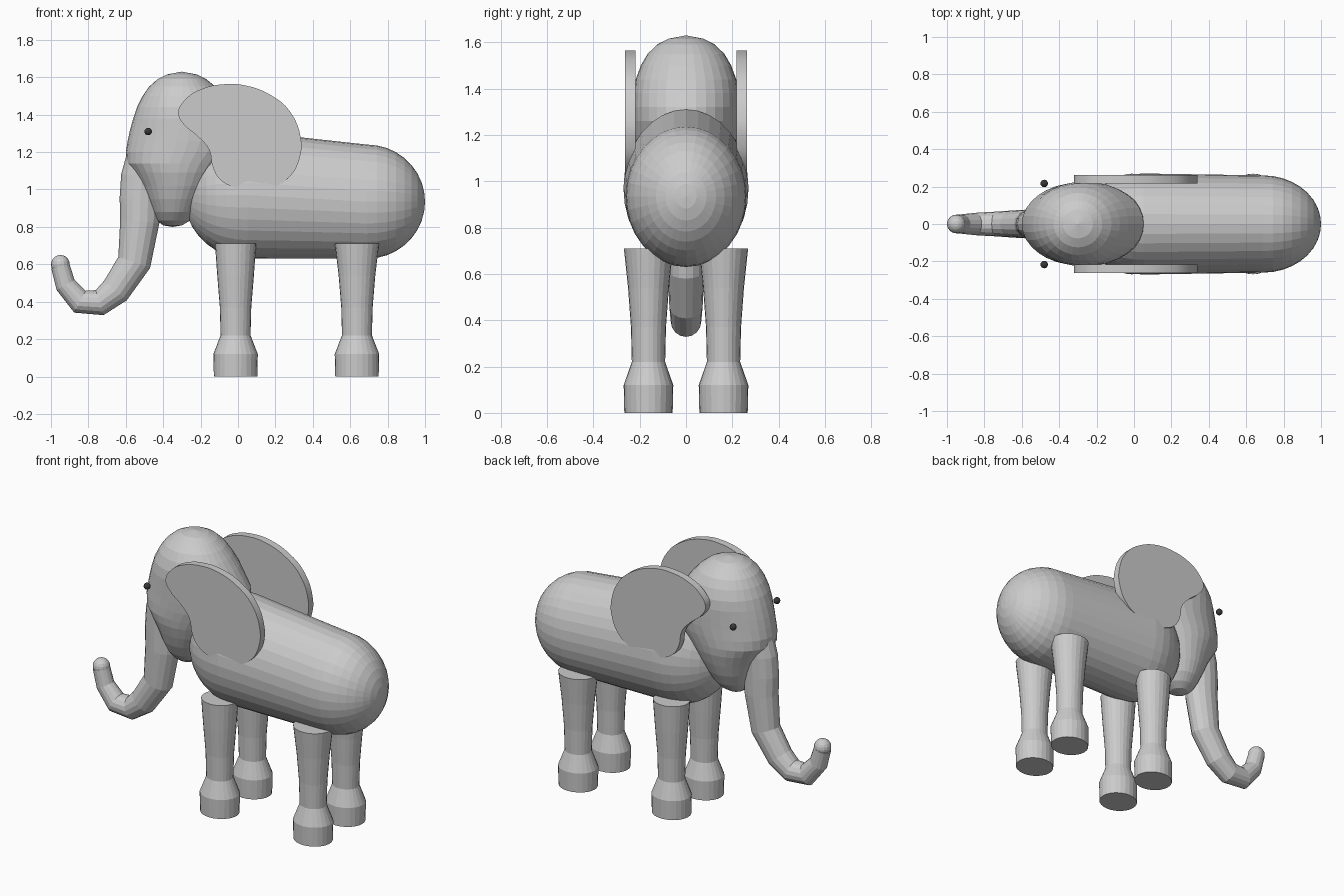
import bpy, bmesh
from math import sin, cos, pi, radians
from mathutils import Vector

if "Cube" in bpy.data.objects:
    bpy.data.objects.remove(bpy.data.objects["Cube"])


def loft(name, rings, sides):
    """Skin elliptical rings, each given as (centre, half-axis u, half-axis v)."""
    bm = bmesh.new()
    loops = []
    for c, u, v in rings:
        c, u, v = Vector(c), Vector(u), Vector(v)
        loops.append([bm.verts.new(c + u * cos(2 * pi * i / sides) + v * sin(2 * pi * i / sides))
                      for i in range(sides)])
    for a, b in zip(loops, loops[1:]):
        for i in range(sides):
            j = (i + 1) % sides
            bm.faces.new((a[i], a[j], b[j], b[i]))
    bm.faces.new(loops[0][::-1])
    bm.faces.new(loops[-1])
    bmesh.ops.remove_doubles(bm, verts=bm.verts, dist=1e-5)
    bmesh.ops.recalc_face_normals(bm, faces=bm.faces)
    mesh = bpy.data.meshes.new(name)
    bm.to_mesh(mesh)
    bm.free()
    obj = bpy.data.objects.new(name, mesh)
    bpy.context.collection.objects.link(obj)
    return obj


# Body: tapered capsule lying along x
def body_ring(x, z, ry, rz):
    return (x, 0, z), (0, ry, 0), (0, 0, rz)


steps = [radians(a) for a in range(0, 91, 10)]
front = [body_ring(0.05 - 0.34 * cos(t), 0.97, 0.27 * sin(t), 0.34 * sin(t)) for t in steps]
back = [body_ring(0.69 + 0.31 * cos(t), 0.935, 0.26 * sin(t), 0.305 * sin(t)) for t in reversed(steps)]
loft("body", front + back, 32)

# Head: stacked ellipses (z, front x, back x, half width)
head = [(0.80, -0.35, -0.35, 0.0), (0.808, -0.40, -0.30, 0.05), (0.835, -0.435, -0.255, 0.09),
        (0.88, -0.46, -0.22, 0.13), (0.95, -0.49, -0.18, 0.165), (1.02, -0.52, -0.13, 0.19),
        (1.09, -0.56, -0.08, 0.21), (1.14, -0.595, -0.03, 0.217), (1.20, -0.60, 0.03, 0.222),
        (1.26, -0.59, 0.06, 0.225), (1.32, -0.577, 0.05, 0.226), (1.38, -0.56, 0.01, 0.225),
        (1.44, -0.54, -0.03, 0.217), (1.50, -0.51, -0.075, 0.195), (1.55, -0.475, -0.12, 0.166),
        (1.59, -0.43, -0.17, 0.125), (1.615, -0.38, -0.22, 0.077), (1.63, -0.30, -0.30, 0.0)]
loft("head", [(((a + b) / 2, 0, z), ((b - a) / 2, 0, 0), (0, w, 0)) for z, a, b, w in head], 32)

# Trunk: tapering tube swept in the xz plane (x, z, in-plane radius, half width)
path = [(-0.50, 1.16, 0.10, 0.085), (-0.515, 1.07, 0.11, 0.085), (-0.523, 0.95, 0.11, 0.085),
        (-0.525, 0.83, 0.105, 0.085), (-0.555, 0.61, 0.09, 0.078), (-0.655, 0.46, 0.08, 0.072),
        (-0.74, 0.395, 0.07, 0.066), (-0.845, 0.40, 0.066, 0.06), (-0.922, 0.49, 0.055, 0.052),
        (-0.95, 0.59, 0.05, 0.05)]
rings = []
for i, (x, z, r, w) in enumerate(path):
    p, q = path[max(i - 1, 0)], path[min(i + 1, len(path) - 1)]
    t = Vector((q[0] - p[0], 0, q[1] - p[1])).normalized()
    rings.append(((x, 0, z), Vector((-t.z, 0, t.x)) * r, (0, w, 0)))
loft("trunk", rings, 16)


def ball(name, loc, r):
    bpy.ops.mesh.primitive_uv_sphere_add(segments=16, ring_count=10, radius=r, location=loc)
    bpy.context.object.name = name
    return bpy.context.object


ball("trunk_tip", (-0.95, 0, 0.60), 0.05)

# Ear outline (x, z)
outline = [(-0.32, 1.41), (-0.283, 1.48), (-0.20, 1.535), (-0.07, 1.563), (0.04, 1.556),
           (0.17, 1.508), (0.278, 1.417), (0.337, 1.267), (0.33, 1.17), (0.283, 1.075),
           (0.198, 1.016), (0.09, 0.992), (-0.016, 1.01), (-0.096, 1.054), (-0.134, 1.118),
           (-0.155, 1.214), (-0.214, 1.283), (-0.294, 1.353)]
dark = bpy.data.materials.new("eye_dark")
dark.diffuse_color = (0.04, 0.04, 0.04, 1)
dark.use_nodes = True
dark.node_tree.nodes["Principled BSDF"].inputs["Base Color"].default_value = dark.diffuse_color

for side, label in ((-1, "right"), (1, "left")):
    # Ear: filled smooth curve with thickness
    cu = bpy.data.curves.new("ear_" + label, 'CURVE')
    cu.dimensions = '2D'
    cu.fill_mode = 'BOTH'
    cu.extrude = 0.023
    cu.resolution_u = 4
    sp = cu.splines.new('BEZIER')
    sp.bezier_points.add(len(outline) - 1)
    sp.use_cyclic_u = True
    for bp, (x, z) in zip(sp.bezier_points, outline):
        bp.co = (x, z, 0)
        bp.handle_left_type = bp.handle_right_type = 'AUTO'
    ear = bpy.data.objects.new("ear_" + label, cu)
    ear.rotation_euler = (pi / 2, 0, 0)
    ear.location.y = side * 0.24
    bpy.context.collection.objects.link(ear)

    # Eye
    ball("eye_" + label, (-0.48, side * 0.217, 1.31), 0.02).data.materials.append(dark)

    # Legs with flared feet (z, radius)
    for end, x, top in (("front", -0.013, 0.11), ("back", 0.636, 0.118)):
        prof = [(0, 0.116), (0.12, 0.119), (0.22, 0.08), (0.37, 0.084), (0.54, 0.098), (0.71, top)]
        loft(f"{end}_leg_{label}",
             [((x, side * 0.162, z), (r, 0, 0), (0, r * 0.9, 0)) for z, r in prof], 24)
